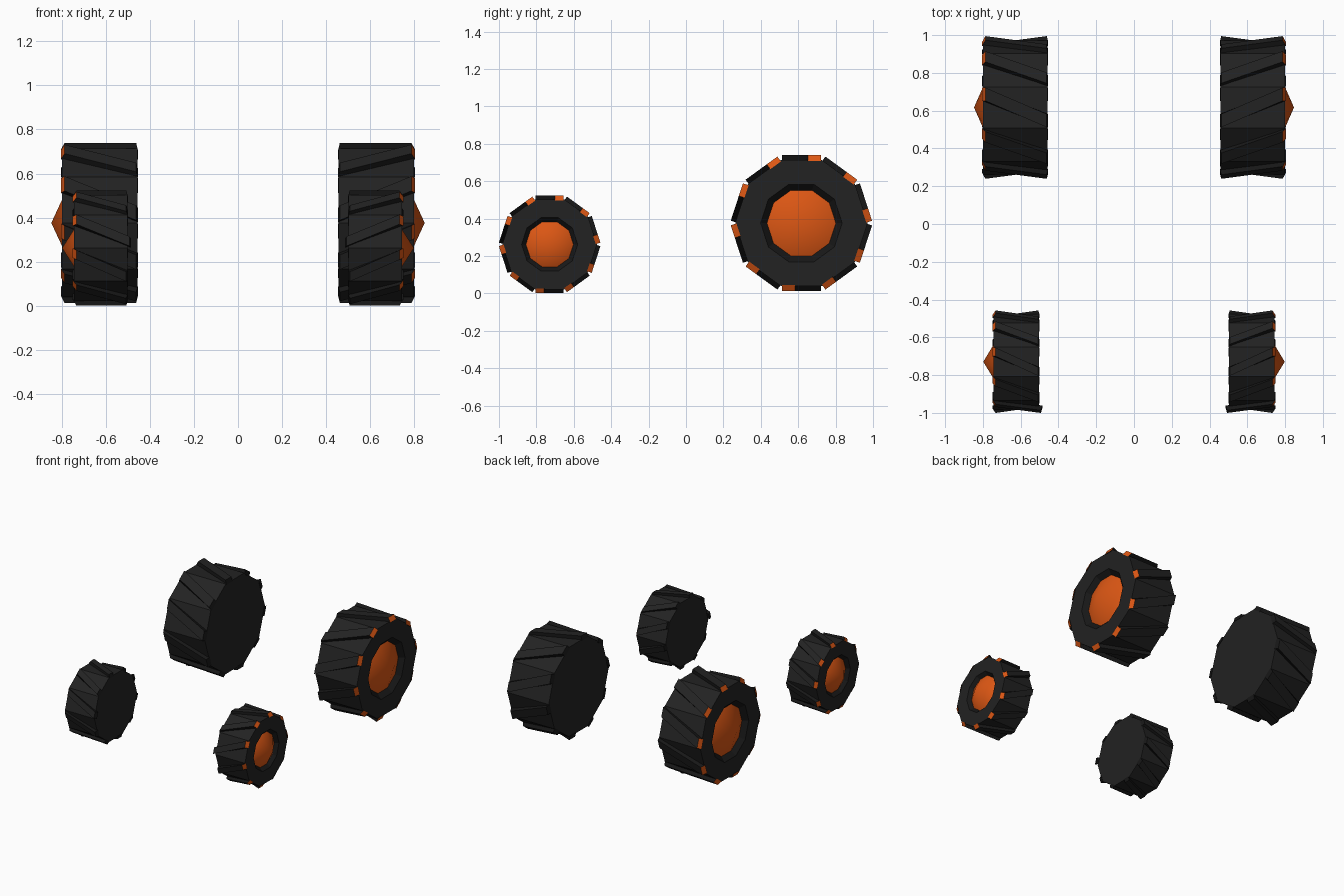
import bpy, bmesh, math

if "Cube" in bpy.data.objects:
    bpy.data.objects.remove(bpy.data.objects["Cube"])

SIDES = 10
STEP = 2 * math.pi / SIDES


def material(name, col):
    m = bpy.data.materials.new(name)
    m.diffuse_color = (*col, 1)
    m.use_nodes = True
    m.node_tree.nodes["Principled BSDF"].inputs["Base Color"].default_value = m.diffuse_color
    return m


RUBBER = material("rubber black", (0.016, 0.016, 0.016))
TREAD = material("tread black", (0.009, 0.009, 0.009))
ORANGE = material("orange", (0.72, 0.095, 0.007))


def finish(bm, name, mats, loc):
    bmesh.ops.recalc_face_normals(bm, faces=bm.faces)
    me = bpy.data.meshes.new(name)
    bm.to_mesh(me)
    bm.free()
    for m in mats:
        me.materials.append(m)
    ob = bpy.data.objects.new(name, me)
    ob.location = loc
    bpy.context.collection.objects.link(ob)
    return ob


def lathe(bm, profile, s, dark_from=99):
    """Spin (x, radius) points round the x axis; radius 0 makes a tip."""
    rings = []
    for x, r in profile:
        if r == 0:
            rings.append([bm.verts.new((s * x, 0, 0))] * SIDES)
        else:
            rings.append([bm.verts.new((s * x, r * math.cos(i * STEP), r * math.sin(i * STEP)))
                          for i in range(SIDES)])
    for k, (a, b) in enumerate(zip(rings, rings[1:])):
        for i in range(SIDES):
            j = (i + 1) % SIDES
            f = bm.faces.new(list(dict.fromkeys((a[i], a[j], b[j], b[i]))))
            f.material_index = 1 if k >= dark_from else 0


def wheel(label, s, cy, cz, xin, xout, r, top, off, half, rim, hub, depth, tip, long_bar=None):
    loc = (0, cy, cz)
    # tyre with a recessed rim
    bm = bmesh.new()
    floor = xout - depth
    lathe(bm, [(xin, 0), (xin, r), (xout, r), (xout, rim), (floor, hub), (floor, 0)], s, 3)
    finish(bm, label + "_tyre", [RUBBER, TREAD], loc)

    # pointed hub cap, sitting in the recess
    bm = bmesh.new()
    lathe(bm, [(floor + 0.001, 0), (floor + 0.001, hub), (tip, 0)], s)
    for f in bm.faces:
        f.smooth = abs(f.normal.x) < 2
    cap = finish(bm, label + "_hub_cap", [ORANGE], loc)
    bpy.context.view_layer.objects.active = cap
    cap.select_set(True)
    bpy.ops.object.shade_smooth_by_angle(angle=math.radians(50))
    cap.select_set(False)

    # slanted tread bars, one on each flat, orange on the outer end
    bm = bmesh.new()
    base = r * math.cos(STEP / 2) - 0.006
    for k in range(SIDES):
        phi = (k + 0.5) * STEP
        n = (math.cos(phi), math.sin(phi))
        t = (math.sin(phi), -math.cos(phi))
        extra = 0.014 if k == long_bar else 0

        def pt(x, u, h):
            return bm.verts.new((s * x, n[0] * h + t[0] * u, n[1] * h + t[1] * u))

        ends = []
        for c, xb, xt in ((off, xout + 0.005, xout - 0.012),
                          (-off, xin - 0.003 - extra, xin + 0.005 - extra)):
            ends.append([pt(xb, c - half, base), pt(xb, c + half, base),
                         pt(xt, c + half, top), pt(xt, c - half, top)])
        o, i = ends
        bm.faces.new(o).material_index = 1
        bm.faces.new(i)
        for q in range(4):
            w = (q + 1) % 4
            f = bm.faces.new((o[q], o[w], i[w], i[q]))
            f.material_index = 2 if q == 2 else 0
    finish(bm, label + "_tread_bars", [TREAD, ORANGE, RUBBER], loc)


for side, s in (("right", 1), ("left", -1)):
    wheel("rear_" + side, s, 0.617, 0.376, 0.457, 0.799, 0.354, 0.363,
          0.070, 0.035, 0.218, 0.184, 0.034, 0.847)
    wheel("front_" + side, s, -0.729, 0.262, 0.502, 0.745, 0.253, 0.261,
          0.052, 0.023, 0.150, 0.127, 0.025, 0.798, long_bar=4)
